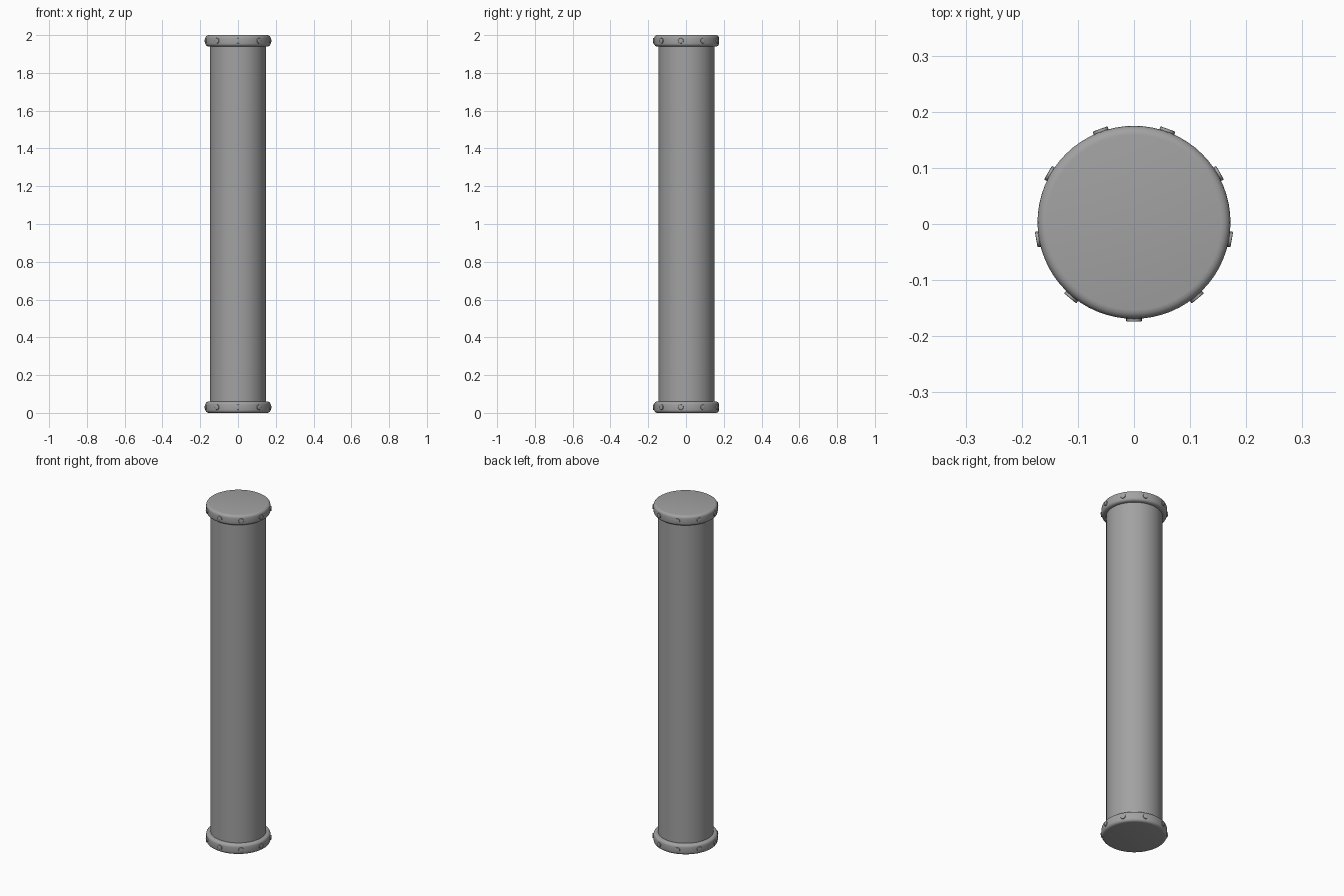
import bpy
import math
from mathutils import Matrix, Vector

if "Cube" in bpy.data.objects:
    bpy.data.objects.remove(bpy.data.objects["Cube"], do_unlink=True)

HEIGHT = 2.0
TUBE_R = 0.148
CAP_R = 0.172
CAP_H = 0.06
BOLT_R = 0.014
BOLT_OUT = 0.177      # distance of the bolt faces from the axis
BOLT_LEN = 0.02
BOLTS = 9
AXIS = Vector((0, 0.003, 0))

grey = bpy.data.materials.new("grey metal")
grey.use_nodes = True
color = (0.36, 0.36, 0.36, 1)
grey.diffuse_color = color
grey.node_tree.nodes["Principled BSDF"].inputs["Base Color"].default_value = color


def cylinder(name, radius, depth, matrix, sides, bevel=0, segments=3):
    """Smooth-sided cylinder with optional rounded rims."""
    bpy.ops.mesh.primitive_cylinder_add(vertices=sides, radius=radius, depth=depth)
    obj = bpy.context.object
    obj.name = name
    obj.matrix_world = matrix
    obj.data.materials.append(grey)
    if bevel:
        mod = obj.modifiers.new("rounded rims", 'BEVEL')
        mod.width = bevel
        mod.segments = segments
        mod.limit_method = 'ANGLE'
        mod.angle_limit = math.radians(60)
        bpy.ops.object.modifier_apply(modifier=mod.name)
    bpy.ops.object.shade_smooth_by_angle(angle=math.radians(35))
    return obj


# Long tube between the caps
cylinder("tube", TUBE_R, HEIGHT - CAP_H,
         Matrix.Translation(AXIS + Vector((0, 0, HEIGHT / 2))), 64)

# Rounded end caps, each with a ring of bolts
for end, z in (("bottom", CAP_H / 2), ("top", HEIGHT - CAP_H / 2)):
    center = AXIS + Vector((0, 0, z))
    cylinder(end + "_cap", CAP_R, CAP_H, Matrix.Translation(center), 64, 0.016, 4)
    for i in range(BOLTS):
        angle = math.tau * i / BOLTS - math.pi / 2
        matrix = (Matrix.Translation(center)
                  @ Matrix.Rotation(angle, 4, 'Z')
                  @ Matrix.Translation((BOLT_OUT - BOLT_LEN / 2, 0, 0))
                  @ Matrix.Rotation(math.pi / 2, 4, 'Y'))
        cylinder(f"{end}_bolt_{i + 1}", BOLT_R, BOLT_LEN, matrix, 16, 0.0015, 2)
